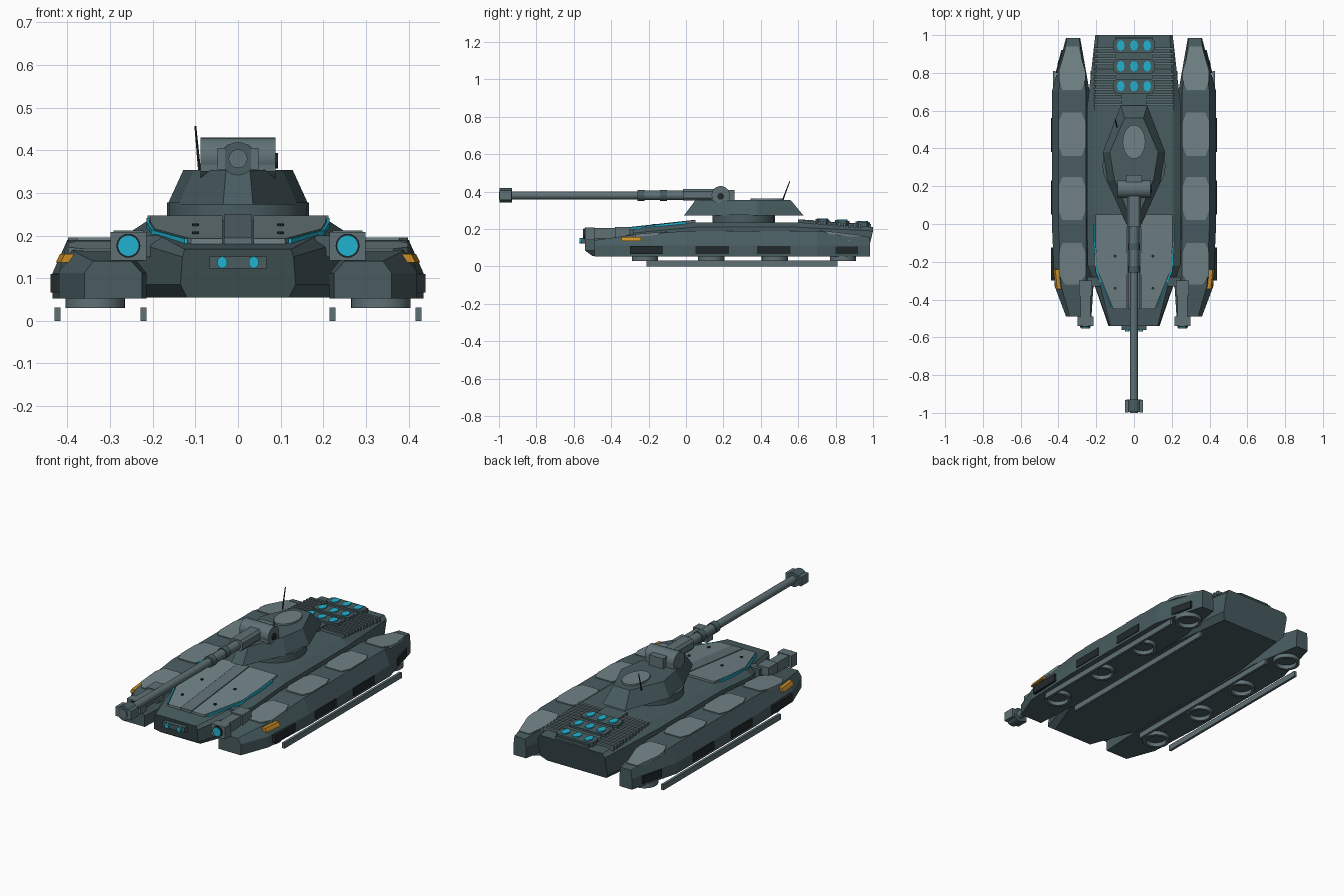
import bpy, bmesh, math
from mathutils import Vector, Matrix

if "Cube" in bpy.data.objects:
    bpy.data.objects.remove(bpy.data.objects["Cube"])


def mat(name, r, g, b):
    m = bpy.data.materials.new(name)
    m.diffuse_color = (r, g, b, 1)
    m.use_nodes = True
    m.node_tree.nodes["Principled BSDF"].inputs["Base Color"].default_value = m.diffuse_color
    return m


BODY = mat("dark_teal_armour", .065, .108, .118)
PANEL = mat("light_grey_panel", .165, .225, .24)
METAL = mat("gun_metal", .115, .165, .178)
CYAN = mat("cyan_light", .015, .45, .63)
AMBER = mat("amber_light", .60, .27, .02)
BLACK = mat("near_black", .016, .022, .025)


def finish(name, bm, m, smooth=False):
    bmesh.ops.recalc_face_normals(bm, faces=bm.faces)
    me = bpy.data.meshes.new(name)
    bm.to_mesh(me)
    bm.free()
    me.materials.append(m)
    ob = bpy.data.objects.new(name, me)
    bpy.context.collection.objects.link(ob)
    if smooth:
        bpy.ops.object.select_all(action='DESELECT')
        ob.select_set(True)
        bpy.context.view_layer.objects.active = ob
        bpy.ops.object.shade_smooth_by_angle(angle=math.radians(35))
    return ob


def loft(name, rings, m):
    """Skin closed rings of equal length and cap both ends."""
    bm = bmesh.new()
    vs = [[bm.verts.new(p) for p in r] for r in rings]
    n = len(vs[0])
    for a, b in zip(vs, vs[1:]):
        for i in range(n):
            bm.faces.new((a[i], a[(i + 1) % n], b[(i + 1) % n], b[i]))
    bm.faces.new(vs[0])
    bm.faces.new(vs[-1])
    return finish(name, bm, m)


def plate(name, outline, zf, t, m, sink=.01):
    """Flat outline (x, y) laid on a height function zf(y)."""
    return loft(name, [[(x, y, zf(y) - sink) for x, y in outline],
                       [(x, y, zf(y) + t) for x, y in outline]], m)


def box(name, x, y, z, m):
    return loft(name, [[(a, b, c) for a, b in ((x[0], y[0]), (x[1], y[0]), (x[1], y[1]), (x[0], y[1]))]
                       for c in z], m)


def cyl(name, r, depth, loc, axis, m, segs=24, r2=None, scale=(1, 1)):
    bm = bmesh.new()
    bmesh.ops.create_cone(bm, cap_ends=True, segments=segs, radius1=r, radius2=r if r2 is None else r2, depth=depth)
    bmesh.ops.scale(bm, vec=(scale[0], scale[1], 1), verts=bm.verts)
    rot = Vector((0, 0, 1)).rotation_difference(Vector(axis)).to_matrix().to_4x4()
    bmesh.ops.transform(bm, matrix=Matrix.Translation(loc) @ rot, verts=bm.verts)
    return finish(name, bm, m, segs > 8)


def tube(name, r, ri, z, x, y, m, segs=32):
    """Hollow vertical ring."""
    bm = bmesh.new()
    prof = [(ri, z[0]), (r, z[0]), (r, z[1]), (ri, z[1])]
    vs = [[bm.verts.new((x + a * math.cos(i * math.tau / segs), y + a * math.sin(i * math.tau / segs), h))
           for a, h in prof] for i in range(segs)]
    for i in range(segs):
        a, b = vs[i], vs[(i + 1) % segs]
        for k in range(4):
            bm.faces.new((a[k], a[(k + 1) % 4], b[(k + 1) % 4], b[k]))
    return finish(name, bm, m, True)


def interp(y, pts):
    for (a, za), (b, zb) in zip(pts, pts[1:]):
        if y <= b:
            return za + (zb - za) * (y - a) / (b - a)
    return pts[-1][1]


# Central hull: y shift of bottom, then half widths and heights
hull = []
for yb, y, wb, wm, ws, zs, wt, zt in ((-.50, -.54, .12, .135, .13, .15, .125, .168),
                                      (-.22, -.22, .225, .245, .245, .185, .205, .211),
                                      (.05, .05, .225, .25, .25, .21, .21, .236),
                                      (.60, .60, .225, .25, .25, .21, .21, .236),
                                      (.95, 1.0, .18, .205, .205, .19, .19, .211)):
    half = [(wb, yb, .055), (wm, y if abs(y) < .6 else (y + yb) / 2, .085), (ws, y, zs), (wt, y, zt)]
    hull.append(half + [(-x, v, z) for x, v, z in reversed(half)])
loft("hull", hull, BODY)

# Glacis plates with edge lights and bolts
glacis = lambda y: .242 + .11 * y
loft("glacis_centre", [[(-.033, y, glacis(y) - .02), (.033, y, glacis(y) - .02), (.033, y, glacis(y) + .002),
                        (-.033, y, glacis(y) + .002)] for y in (-.45, .05)], METAL)
for s in (-1, 1):
    plate("glacis_plate", [(s * x, y) for x, y in ((.036, -.45), (.11, -.45), (.195, -.24), (.205, -.1),
                                                   (.205, .05), (.036, .05))], glacis, 0, PANEL, .02)
    plate("glacis_edge_light", [(s * x, y) for x, y in ((.118, -.44), (.197, -.245), (.207, -.1), (.207, 0),
                                                        (.214, 0), (.214, -.1), (.204, -.25), (.125, -.44))],
          glacis, -.001, CYAN, .014)
    for y in (-.17, -.34):
        cyl("glacis_bolt", .008, .01, (s * .1, y, glacis(y)), (0, 0, 1), BLACK, 8)

# Nose lamp bar
box("nose_lamp_bar", (-.067, .067), (-.56, -.5), (.123, .151), BODY)
for s in (-1, 1):
    cyl("nose_lamp", .014, .02, (s * .037, -.56, .137), (0, 1, 0), CYAN, 16, scale=(.85, 1))

# Side pods
pod_top = [(-.49, .14), (-.33, .163), (0, .19), (.70, .19), (.985, .157)]
top_z = lambda y: interp(y, pod_top)
for s in (-1, 1):
    rings = []
    for (y, zt), xi, xo, ti, to in zip(pod_top, (.225, .215, .22, .235, .285), (.36, .42, .435, .435, .36),
                                       (.25, .255, .255, .255, .29), (.34, .385, .40, .40, .355)):
        rings.append([(s * x, y, z) for x, z in ((xi, .052), (xo, .052), (xo, .112), (to, zt), (ti, zt), (xi, .112))])
    loft("side_pod", rings, BODY)

    # Armour panels on the pod tops, the end ones tapered
    for y0, y1, f, b in ((-.32, -.10, .035, .05), (.02, .25, .05, .05), (.36, .59, .05, .05), (.71, .94, .05, .032)):
        half = [(f, y0), (.07, y0 + .05), (.07, y1 - .05 if b > .04 else y1 - .13), (b, y1)]
        pts = [(.328 + x, y) for x, y in half] + [(.328 - x, y) for x, y in reversed(half)]
        plate("pod_panel", [(s * x, y) for x, y in pts], top_z, .005, PANEL)

    # Dark side vents
    for y0, y1 in ((-.30, -.125), (.05, .23), (.38, .56)):
        box("side_vent", (s * .42, s * .439), (y0, y1), (.066, .110), BLACK)
    loft("rear_side_vent", [[(s * (x + d), y, z) for z in (.066, .108) for d in ((-.02, .006) if z < .1 else (.006, -.02))]
                            for y, x in ((.80, .409), (.92, .379))], BLACK)

    # Amber marker lights
    for pts in (((-.345, .414), (-.24, .425)), ((.87, .386), (.945, .362))):
        loft("marker_light", [[(s * (x + d), y, z) for d, z in ((-.03, .137), (.002, .137), (-.008, .157), (-.03, .157))]
                              for y, x in pts], AMBER)

    # Hover rings and ground rails
    for y in (-.22, .135, .475, .84):
        tube("hover_ring", .07, .054, (.030, .056), s * .335, y, METAL)
    for x in (.222, .423):
        box("ground_rail", (s * x - .007, s * x + .007), (-.21, .81), (.0, .031), METAL)

    # Headlight units
    cx = s * .257
    box("headlight_mount", (cx - .035, cx + .035), (-.38, -.30), (.14, .212), METAL)
    box("headlight_neck", (cx - .026, cx + .026), (-.50, -.37), (.15, .205), METAL)
    box("headlight_housing", (cx - .042, cx + .042), (-.54, -.49), (.142, .208), METAL)
    cyl("headlight_rim", .028, .012, (cx, -.543, .176), (0, 1, 0), BLACK, 24)
    cyl("headlight_lens", .024, .014, (cx, -.545, .176), (0, 1, 0), CYAN, 24)
    box("headlight_bracket", (s * .18, s * .25), (-.33, -.28), (.15, .20), BODY)

# Rear deck grille with lamp rows
deck = lambda y: .236 - .0625 * max(0, y - .6)
for i in range(12):
    y = .625 + i * .027
    plate("grille_slat", [(-.212, y), (.212, y), (.212, y + .013), (-.212, y + .013)], deck, .012, METAL)
plate("grille_centre", [(-.10, .68), (.10, .68), (.10, .99), (-.10, .99)], deck, .014, BODY)
plate("rear_turret_block", [(-.065, .60), (.065, .60), (.065, .68), (-.065, .68)], deck, .016, BODY)
for y in (.73, .835, .945):
    plate("lamp_row", [(-.11, y - .022), (-.09, y - .038), (.09, y - .038), (.11, y - .022),
                       (.11, y + .022), (.09, y + .038), (-.09, y + .038), (-.11, y + .022)], deck, .024, BODY)
    for x in (-.07, 0, .07):
        cyl("rear_lamp", .026, .012, (x, y, deck(y) + .023), (0, 0, 1), CYAN, 8, scale=(.8, 1.1))

# Turret
cyl("turret_neck", .167, .05, (0, .308, .252), (0, 0, 1), BODY, 24)
shape = lambda half, z: [(x, y, z) for x, y in half] + [(-x, y, z) for x, y in reversed(half)]
loft("turret", [shape(((.035, -.01), (.14, .22), (.165, .38), (.07, .628)), .273),
                shape(((.028, .05), (.105, .24), (.128, .38), (.05, .56)), .354)], BODY)
cyl("turret_hatch", .06, .012, (0, .435, .357), (0, 0, 1), PANEL, 32, scale=(1, 1.5))
a, b = Vector((-.09, .515, .35)), Vector((-.1, .555, .456))
cyl("antenna", .004, (b - a).length, (a + b) / 2, b - a, BLACK, 6, .0025)

# Gun mount, barrel and muzzle
cyl("gun_trunnion", .048, .176, (0, .185, .382), (1, 0, 0), METAL, 24)
box("trunnion_base", (-.088, .088), (.14, .232), (.35, .39), METAL)
box("trunnion_rear", (-.042, .042), (.2, .26), (.35, .41), METAL)
cyl("trunnion_cap", .018, .012, (.088, .185, .375), (1, 0, 0), BLACK, 16)
loft("mantlet", [[(x, y, z) for x, z in ((-.038, .365), (-.026, .352), (.026, .352), (.038, .365),
                                        (.038, .40), (.026, .413), (-.026, .413), (-.038, .40))]
                 for y in (-.015, .16)], METAL)
cyl("barrel", .021, .98, (0, -.47, .38), (0, 1, 0), METAL, 24)
cyl("barrel_sleeve", .025, .24, (0, -.12, .38), (0, 1, 0), METAL, 24)
for y in (-.24, -.12):
    cyl("barrel_collar", .030, .036, (0, y, .38), (0, 1, 0), BODY, 24)
cyl("muzzle", .039, .066, (0, -.963, .38), (0, 1, 0), BODY, 24)
cyl("muzzle_bore", .022, .01, (0, -.995, .38), (0, 1, 0), METAL, 24)
for s in (-1, 1):
    box("muzzle_cheek", (s * .03, s * .048), (-.998, -.932), (.355, .405), METAL)
